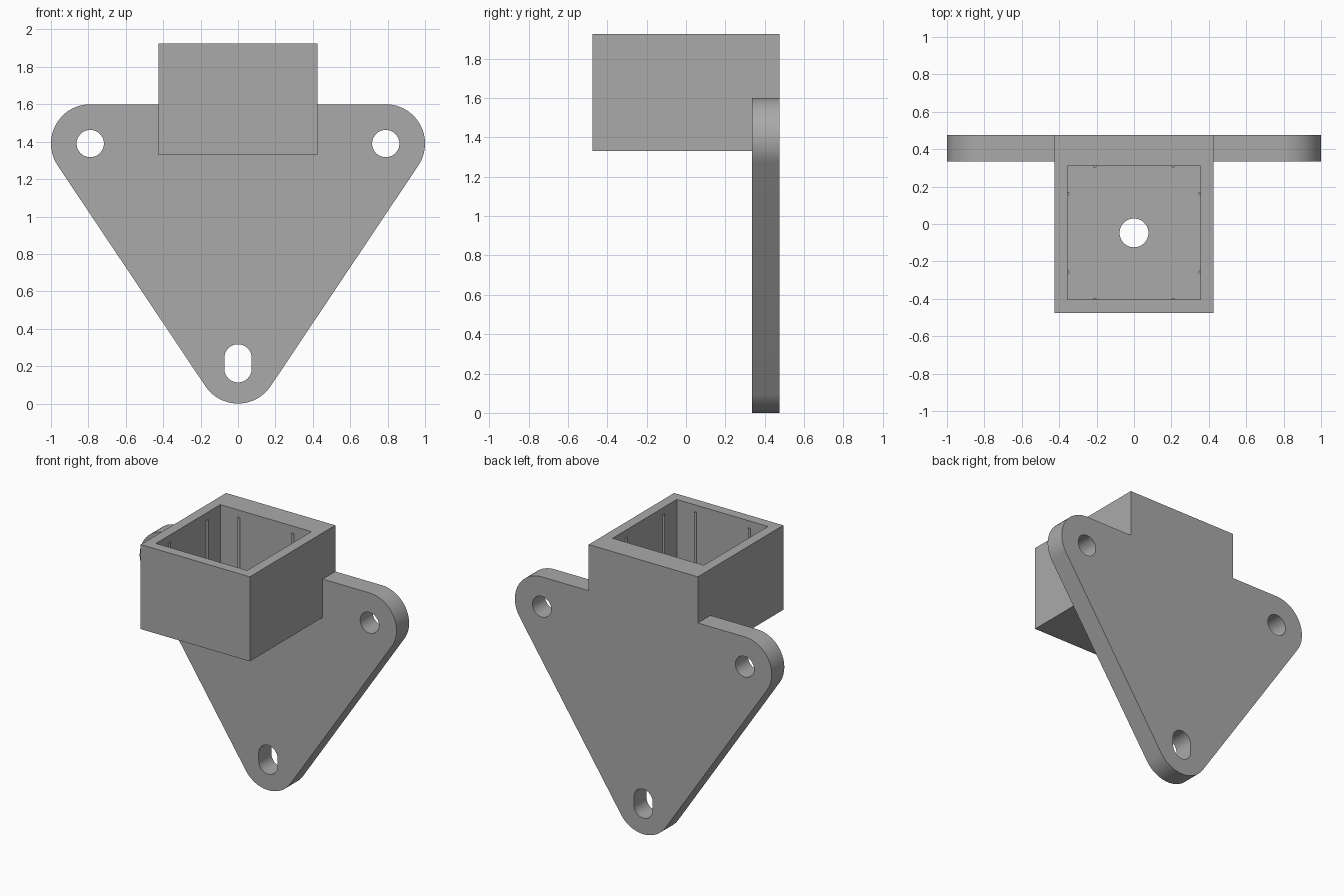
import bpy
import bmesh
from math import atan2, cos, sin, pi
from mathutils import Matrix, Vector

if "Cube" in bpy.data.objects:
    bpy.data.objects.remove(bpy.data.objects["Cube"])

grey = bpy.data.materials.new("plain grey")
grey.use_nodes = True
COLOUR = (0.4, 0.4, 0.4, 1)
grey.diffuse_color = COLOUR
grey.node_tree.nodes["Principled BSDF"].inputs["Base Color"].default_value = COLOUR

BACK, PLATE_FRONT = 0.475, 0.335
SOCKET_BOTTOM, SOCKET_TOP = 1.33, 1.925
FLOOR = SOCKET_BOTTOM + 0.07
CAVITY_X, CAVITY_FRONT, CAVITY_BACK = 0.355, -0.405, 0.31
MID_Y = (CAVITY_FRONT + CAVITY_BACK) / 2
EAR_X, EAR_Z, TIP_Z, CORNER = 0.79, 1.39, 0.21, 0.21
HOLE = 0.073


def finish(name, bm):
    bmesh.ops.recalc_face_normals(bm, faces=bm.faces)
    mesh = bpy.data.meshes.new(name)
    bm.to_mesh(mesh)
    bm.free()
    mesh.materials.append(grey)
    obj = bpy.data.objects.new(name, mesh)
    bpy.context.collection.objects.link(obj)
    return obj


def box(name, low, high):
    low, high = Vector(low), Vector(high)
    bm = bmesh.new()
    place = Matrix.Translation((low + high) / 2) @ Matrix.Diagonal((*(high - low), 1))
    bmesh.ops.create_cube(bm, size=1, matrix=place)
    return finish(name, bm)


def rod(name, x, y, low, high, radius, sides):
    bm = bmesh.new()
    bmesh.ops.create_cone(bm, cap_ends=True, segments=sides, radius1=radius,
                          radius2=radius, depth=high - low,
                          matrix=Matrix.Translation((x, y, (low + high) / 2)))
    return finish(name, bm)


def arc(x, z, radius, start, end, steps):
    angles = [start + (end - start) * i / steps for i in range(steps + 1)]
    return [(x + radius * cos(a), z + radius * sin(a)) for a in angles]


def slab(name, outline, front, back):
    bm = bmesh.new()
    face = bm.faces.new([bm.verts.new((x, front, z)) for x, z in outline])
    moved = bmesh.ops.extrude_face_region(bm, geom=[face])["geom"]
    verts = [v for v in moved if isinstance(v, bmesh.types.BMVert)]
    bmesh.ops.translate(bm, verts=verts, vec=(0, back - front, 0))
    return finish(name, bm)


def combine(target, other, operation):
    mod = target.modifiers.new(operation, "BOOLEAN")
    mod.operation, mod.object, mod.solver = operation, other, "EXACT"
    bpy.context.view_layer.objects.active = target
    bpy.ops.object.modifier_apply(modifier=mod.name)
    bpy.data.objects.remove(other)


# Rounded triangular mounting plate
slope = atan2(EAR_Z - TIP_Z, EAR_X) - pi / 2
outline = (arc(EAR_X, EAR_Z, CORNER, slope, pi / 2, 24)
           + arc(-EAR_X, EAR_Z, CORNER, pi / 2, pi - slope, 24)
           + arc(0, TIP_Z, CORNER, pi - slope, 2 * pi + slope, 24))
bracket = slab("mounting_bracket", outline, PLATE_FRONT, BACK)

# Square socket joined flush with the back of the plate
combine(bracket, box("socket", (-0.425, -BACK, SOCKET_BOTTOM),
                     (0.425, BACK, SOCKET_TOP)), "UNION")
combine(bracket, box("cavity", (-CAVITY_X, CAVITY_FRONT, FLOOR),
                     (CAVITY_X, CAVITY_BACK, SOCKET_TOP + 0.2)), "DIFFERENCE")

# Drain hole in the socket floor
combine(bracket, rod("drain", 0, MID_Y, SOCKET_BOTTOM - 0.1, FLOOR + 0.1,
                     0.077, 48), "DIFFERENCE")

# Two round screw holes and a slot at the tip
for x, z, half in ((-EAR_X, EAR_Z, 0), (EAR_X, EAR_Z, 0), (0, 0.215, 0.029)):
    hole = arc(x, z + half, HOLE, 0, pi, 20) + arc(x, z - half, HOLE, pi, 2 * pi, 20)
    if not half:
        hole = arc(x, z, HOLE, 0, 2 * pi, 40)[:-1]
    combine(bracket, slab("screw_hole", hole, PLATE_FRONT - 0.1, BACK + 0.1), "DIFFERENCE")

# Thin grip ribs on the four inner walls
spots = [(x, y) for x in (-0.21, 0.21) for y in (CAVITY_FRONT, CAVITY_BACK)]
spots += [(x, MID_Y + d) for x in (-CAVITY_X, CAVITY_X) for d in (-0.21, 0.21)]
ribs = [rod("grip_rib", x, y, FLOOR - 0.01, SOCKET_TOP - 0.05, 0.01, 16) for x, y in spots]

for obj in [bracket] + ribs:
    bpy.ops.object.select_all(action="DESELECT")
    obj.select_set(True)
    bpy.context.view_layer.objects.active = obj
    bpy.ops.object.shade_smooth_by_angle(angle=pi / 6)
